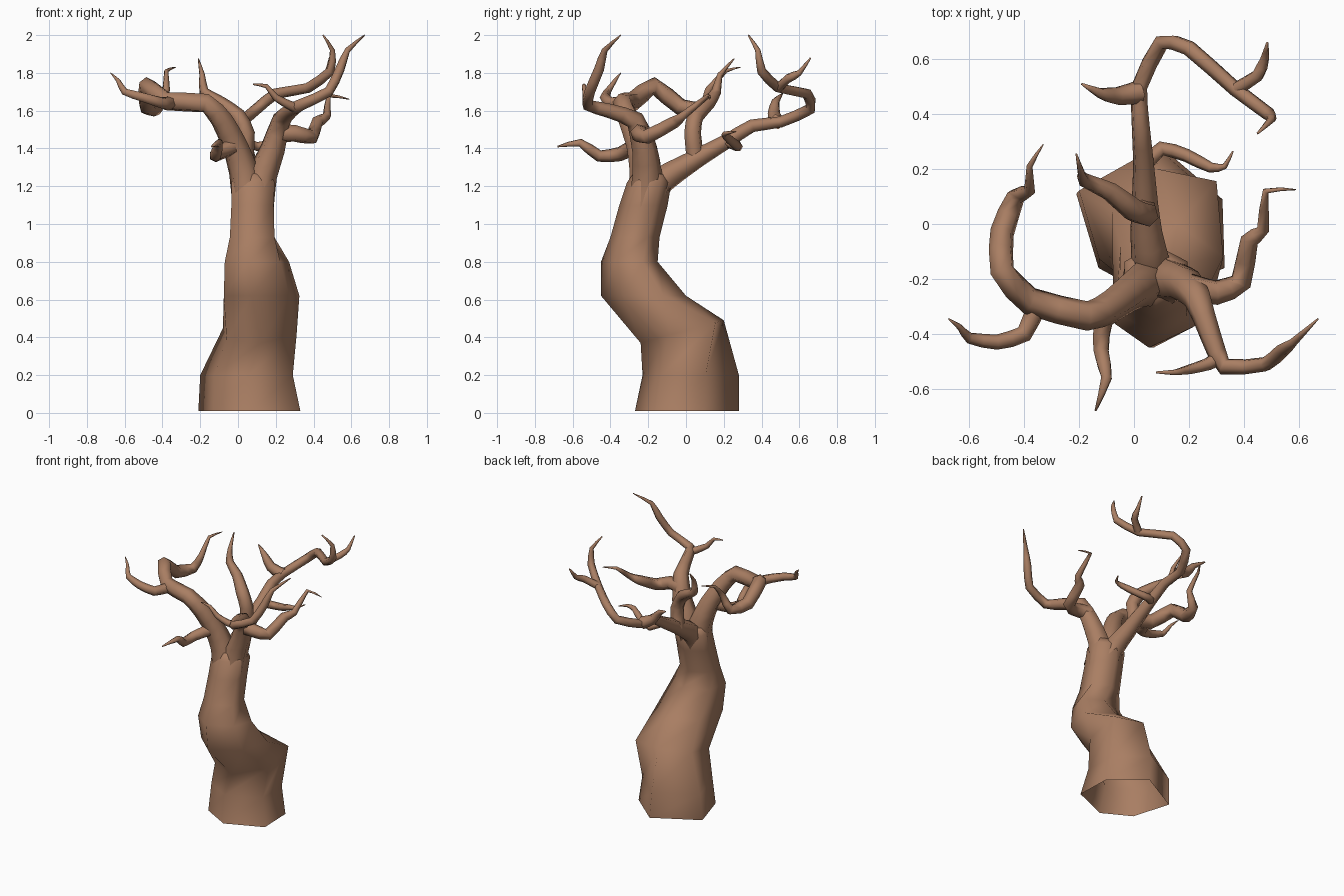
import bpy, bmesh, math
from mathutils import Vector

bark = bpy.data.materials.new("bark")
bark.diffuse_color = (0.40, 0.21, 0.125, 1)


def make_object(name, rings, tip):
    """Skin a list of vertex rings; the start stays open, the end closes on a tip."""
    bm = bmesh.new()
    loops = [[bm.verts.new(p) for p in ring] for ring in rings]
    n = len(loops[0])
    for a, b in zip(loops, loops[1:]):
        for i in range(n):
            j = (i + 1) % n
            bm.faces.new((a[i], a[j], b[j], b[i]))
    t = bm.verts.new(tip)
    for i in range(n):
        bm.faces.new((loops[-1][i], loops[-1][(i + 1) % n], t))
    for f in bm.faces:
        f.smooth = True
    mesh = bpy.data.meshes.new(name)
    bm.to_mesh(mesh)
    bm.free()
    mesh.materials.append(bark)
    obj = bpy.data.objects.new(name, mesh)
    bpy.context.collection.objects.link(obj)


def soften(pts):
    """Add a curved midpoint to every path segment."""
    out = []
    for i in range(len(pts) - 1):
        a, b = pts[i], pts[i + 1]
        p = pts[i - 1] if i else a
        q = pts[i + 2] if i + 2 < len(pts) else b
        out += [a, (a + b) * 0.53 - (p + q) * 0.03]
    return out + [pts[-1]]


def branch(name, path, radii, sides=6):
    """Tapered tube along a path; radii (start, ..., end) are spread over the path."""
    pts = soften([Vector(p) for p in path])
    n = len(pts)
    rings, side = [], None
    for k in range(n):
        d = (pts[min(k + 1, n - 1)] - pts[max(k - 1, 0)]).normalized()
        ref = side if side else d.orthogonal()
        side = (ref - d * ref.dot(d)).normalized()
        up = d.cross(side)
        u = k / (n - 1) * (len(radii) - 1)
        i = min(int(u), len(radii) - 2)
        r = 1.04 * (radii[i] + (radii[i + 1] - radii[i]) * (u - i))
        rings.append([pts[k] + r * (side * math.cos(a) + up * math.sin(a))
                      for a in (math.tau * s / sides for s in range(sides))])
    make_object(name, rings, pts[-1])


# Trunk: irregular six-sided sections, then
# centre x, y, z, half width x, half depth y, tilt toward the back, section
foot = [(.97, .31), (.15, 1), (-1, .38), (-.7, -.6), (.04, -1), (1, -.6)]
knee = [(.95, .8), (-.15, 1), (-1, .3), (-.9, -.73), (.03, -1), (1, -.3)]
bulge = [(1, .47), (.17, 1), (-.87, .64), (-1, -.42), (-.27, -1), (.73, -.47)]
neck = [(1, .5), (0, 1), (-1, .5), (-1, -.5), (0, -1), (1, -.5)]
trunk = [
    (0.06, 0.005, 0.01, 0.27, 0.275, 0.00, foot),
    (0.045, 0.025, 0.20, 0.245, 0.255, 0.00, foot),
    (0.115, -0.02, 0.43, 0.195, 0.22, 0.06, knee),
    (0.125, -0.225, 0.62, 0.20, 0.225, 0.00, bulge),
    (0.10, -0.30, 0.80, 0.17, 0.15, 0.00, bulge),
    (0.075, -0.27, 0.93, 0.118, 0.13, 0.00, neck),
    (0.077, -0.225, 1.10, 0.112, 0.128, 0.00, neck),
    (0.08, -0.195, 1.22, 0.114, 0.118, 0.00, neck),
    (0.08, -0.19, 1.265, 0.09, 0.09, 0.00, neck),
]
make_object("trunk", [[(cx + hx * u, cy + hy * v, cz + tilt * v) for u, v in sec]
                      for cx, cy, cz, hx, hy, tilt, sec in trunk], (0.075, -0.19, 1.28))

# Left limb and its offshoots
branch("left_limb", [
    (0.06, -0.22, 1.10), (0.03, -0.22, 1.28), (-0.018, -0.25, 1.42), (-0.085, -0.30, 1.55),
    (-0.17, -0.335, 1.64), (-0.38, -0.28, 1.65), (-0.48, -0.17, 1.73), (-0.48, -0.03, 1.62),
    (-0.43, 0.10, 1.61), (-0.38, 0.12, 1.71), (-0.38, 0.21, 1.81), (-0.33, 0.29, 1.83)],
    (0.09, 0.068, 0.053, 0.048, 0.042, 0.018, 0.002))
branch("left_outer_twig", [
    (-0.35, -0.29, 1.64), (-0.40, -0.40, 1.64), (-0.50, -0.43, 1.67), (-0.60, -0.415, 1.70),
    (-0.635, -0.375, 1.76), (-0.675, -0.345, 1.80)], (0.036, 0.024, 0.002))
branch("left_front_twig", [
    (-0.01, -0.26, 1.42), (-0.11, -0.35, 1.37), (-0.12, -0.46, 1.36), (-0.10, -0.56, 1.43),
    (-0.14, -0.68, 1.41)], (0.045, 0.034, 0.026, 0.004))

# Right limb and its offshoots
branch("right_limb", [
    (0.10, -0.215, 1.10), (0.13, -0.205, 1.26), (0.185, -0.22, 1.40), (0.23, -0.27, 1.55),
    (0.28, -0.41, 1.60), (0.33, -0.52, 1.63), (0.48, -0.51, 1.70), (0.54, -0.46, 1.82),
    (0.58, -0.43, 1.92), (0.67, -0.345, 2.0)], (0.09, 0.068, 0.040, 0.028, 0.025, 0.003))
branch("right_front_twig", [
    (0.32, -0.48, 1.61), (0.27, -0.51, 1.63), (0.20, -0.53, 1.67), (0.15, -0.54, 1.73),
    (0.08, -0.54, 1.74)], (0.028, 0.018, 0.004))
branch("right_outer_twig", [
    (0.20, -0.23, 1.48), (0.30, -0.25, 1.48), (0.39, -0.21, 1.46), (0.42, -0.06, 1.54),
    (0.47, -0.02, 1.57), (0.48, 0.12, 1.68), (0.59, 0.125, 1.66)], (0.05, 0.032, 0.002))

# Back limb and its offshoots
branch("back_limb", [
    (0.075, -0.20, 1.12), (0.06, -0.13, 1.23), (0.045, -0.02, 1.30), (0.04, 0.08, 1.36),
    (0.035, 0.22, 1.44), (0.025, 0.35, 1.52), (0.02, 0.50, 1.54), (0.10, 0.66, 1.61),
    (0.20, 0.64, 1.69), (0.37, 0.49, 1.72), (0.49, 0.40, 1.81), (0.50, 0.38, 1.92),
    (0.45, 0.33, 2.0)], (0.085, 0.058, 0.038, 0.029, 0.028, 0.024, 0.004))
branch("back_left_twig", [
    (0.02, 0.48, 1.54), (-0.06, 0.465, 1.58), (-0.12, 0.475, 1.65), (-0.19, 0.51, 1.69)],
    (0.042, 0.028, 0.004))
branch("back_outer_twig", [
    (0.37, 0.49, 1.72), (0.45, 0.54, 1.77), (0.475, 0.60, 1.80), (0.485, 0.66, 1.88)],
    (0.026, 0.022, 0.004))
branch("back_upright_twig", [
    (0.035, 0.05, 1.34), (0.045, 0.035, 1.48), (0.0, 0.05, 1.57), (-0.09, 0.12, 1.64),
    (-0.18, 0.16, 1.70), (-0.19, 0.18, 1.79), (-0.21, 0.255, 1.875)], (0.046, 0.042, 0.026, 0.003))
branch("back_right_twig", [
    (0.035, 0.21, 1.44), (0.10, 0.275, 1.41), (0.19, 0.25, 1.43), (0.28, 0.205, 1.47),
    (0.33, 0.21, 1.48), (0.36, 0.265, 1.49)], (0.028, 0.022, 0.003))
